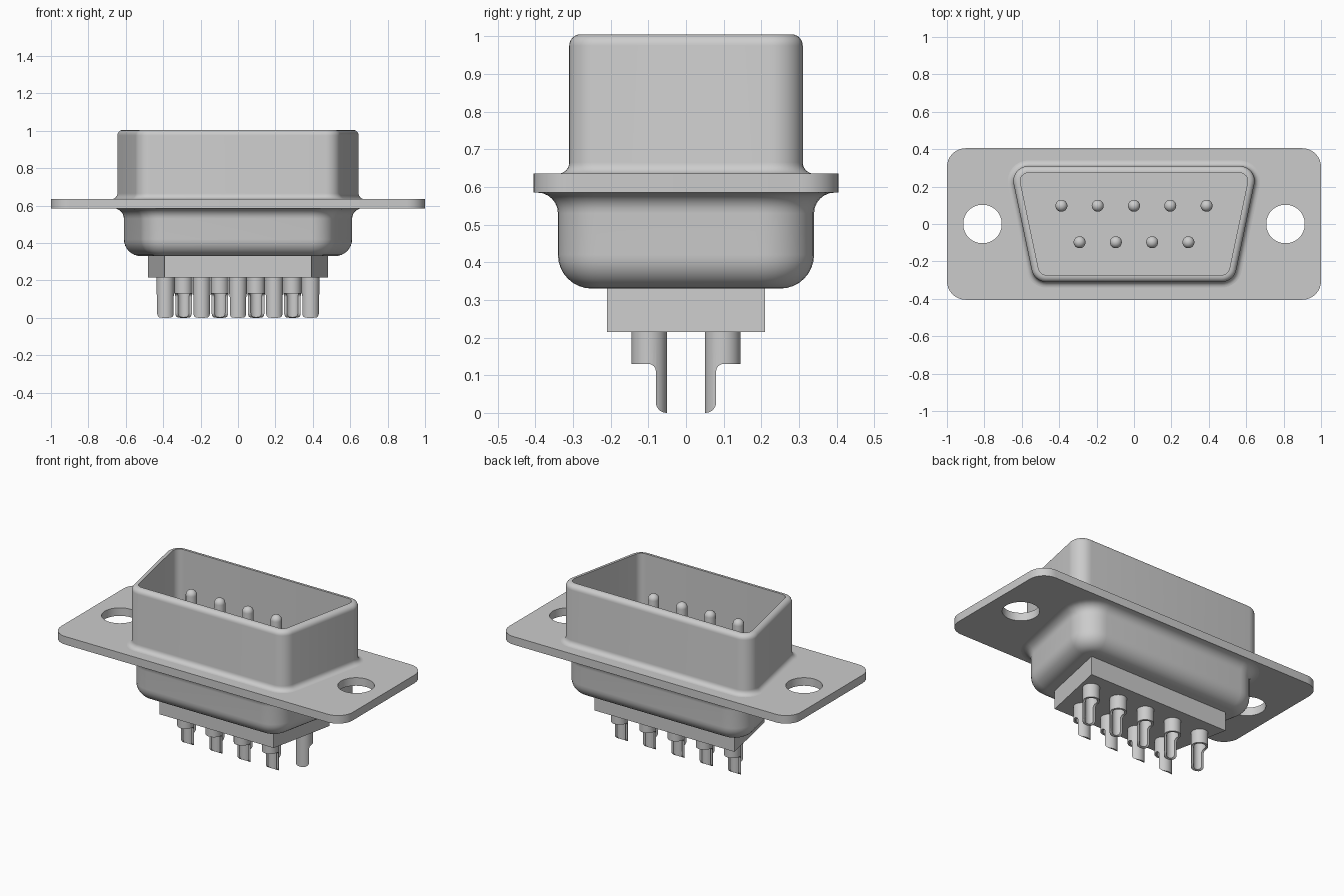
import bpy, bmesh, math
from mathutils import Vector

cube = bpy.data.objects.get("Cube")
if cube:
    bpy.data.objects.remove(cube, do_unlink=True)

GREY = (0.6, 0.6, 0.6, 1)
metal = bpy.data.materials.new("plain grey")
metal.use_nodes = True
metal.diffuse_color = GREY
metal.node_tree.nodes["Principled BSDF"].inputs["Base Color"].default_value = GREY
SLOPE = 0.21


def finish(name, bm):
    bmesh.ops.recalc_face_normals(bm, faces=bm.faces)
    mesh = bpy.data.meshes.new(name)
    bm.to_mesh(mesh)
    bm.free()
    mesh.materials.append(metal)
    ob = bpy.data.objects.new(name, mesh)
    bpy.context.collection.objects.link(ob)
    smooth(ob)
    return ob


def smooth(ob):
    bpy.ops.object.select_all(action='DESELECT')
    ob.select_set(True)
    bpy.context.view_layer.objects.active = ob
    bpy.ops.object.shade_smooth_by_angle(angle=math.radians(30))


def cut(ob, cutters):
    # subtract the cutters, bake the result and drop the cutters
    for c in cutters:
        m = ob.modifiers.new("cut", 'BOOLEAN')
        m.operation, m.solver, m.object = 'DIFFERENCE', 'EXACT', c
    bpy.context.view_layer.update()
    baked = bpy.data.meshes.new_from_object(
        ob.evaluated_get(bpy.context.evaluated_depsgraph_get()))
    ob.modifiers.clear()
    ob.data = baked
    for c in cutters:
        bpy.data.objects.remove(c, do_unlink=True)
    smooth(ob)


def arc(cx, cz, r, start, end, n=6):
    angles = [math.radians(start + (end - start) * i / n) for i in range(n + 1)]
    return [(cx + r * math.cos(a), cz + r * math.sin(a)) for a in angles]


def trapezoid(half_depth, wide):
    # counter-clockwise corners, wide side at the back
    narrow = wide - 2 * half_depth * SLOPE
    return [Vector(p) for p in ((-narrow, -half_depth), (narrow, -half_depth),
                                (wide, half_depth), (-wide, half_depth))]


def rounded_ring(corners, radius, n=8):
    # arc of given radius around every corner, between the outward side normals
    pts = []
    for i, c in enumerate(corners):
        d0 = c - corners[i - 1]
        d1 = corners[(i + 1) % len(corners)] - c
        a0 = math.atan2(-d0.x, d0.y)
        turn = (math.atan2(-d1.x, d1.y) - a0) % (2 * math.pi)
        for k in range(n + 1 if radius else 1):
            a = a0 + turn * k / n
            pts.append(c + radius * Vector((math.cos(a), math.sin(a))))
    return pts


def loft(name, corners, profile):
    # profile is a list of (corner radius, height)
    bm = bmesh.new()
    rings = [[bm.verts.new((p.x, p.y, z)) for p in rounded_ring(corners, r)]
             for r, z in profile]
    for a, b in zip(rings, rings[1:]):
        for i in range(len(a)):
            bm.faces.new((a[i - 1], a[i], b[i], b[i - 1]))
    bm.faces.new(rings[0])
    bm.faces.new(rings[-1])
    return finish(name, bm)


def cylinder(name, r, z0, z1, x=0, sides=32):
    bm = bmesh.new()
    bmesh.ops.create_cone(bm, cap_ends=True, segments=sides, radius1=r,
                          radius2=r, depth=z1 - z0)
    bmesh.ops.translate(bm, verts=bm.verts, vec=(x, 0, (z0 + z1) / 2))
    return finish(name, bm)


# mounting flange with two screw holes
rect = [Vector(p) for p in ((-0.9, -0.305), (0.9, -0.305), (0.9, 0.305), (-0.9, 0.305))]
flange = loft("flange", rect, [(0.1, 0.585), (0.1, 0.635)])
cut(flange, [cylinder("hole_cutter", 0.103, 0.5, 0.7, s * 0.81, 48) for s in (-1, 1)])

# open upper shell: base fillet, wall, rounded rim, inner wall, floor
R = 0.08
shell = arc(R + 0.03, 0.665, 0.03, 270, 180)
shell += arc(R - 0.03, 0.975, 0.03, 0, 90)
shell += [(R - 0.037, 1.005), (R - 0.037, 0.64)]
loft("upper_shell", trapezoid(0.31 - R, 0.565), shell)

# lower shell: rounded bottom and flared top
R = 0.13
lower = arc(R - 0.09, 0.42, 0.09, 270, 360, 8)
lower += arc(R + 0.055, 0.53, 0.055, 180, 90)
loft("lower_shell", trapezoid(0.34 - R, 0.48), lower)

# insulator block
loft("insulator", trapezoid(0.21, 0.48), [(0, 0.215), (0, 0.335)])

# solder cup: hollow tube with its outer side cut away
cup = cylinder("solder_cup", 0.0475, 0, 0.22)
bm = bmesh.new()
side = arc(0.0025, 0.11, 0.02, 180, 90) + [(0.1, 0.13), (0.1, -0.05), (-0.0455, -0.05)]
side += arc(-0.0455, 0.028, 0.028, 270, 360)
profile = bm.faces.new([bm.verts.new((-0.1, -y, z)) for y, z in side])
out = bmesh.ops.extrude_face_region(bm, geom=[profile])
bmesh.ops.translate(bm, vec=(0.2, 0, 0),
                    verts=[v for v in out["geom"] if isinstance(v, bmesh.types.BMVert)])
# close the prism with a start cap when the extrusion moved it
bmesh.ops.holes_fill(bm, edges=[e for e in bm.edges if e.is_boundary])
cut(cup, [finish("side_cutter", bm), cylinder("bore_cutter", 0.034, -0.1, 0.18)])

# contact pin with domed tip
bm = bmesh.new()
bmesh.ops.create_uvsphere(bm, u_segments=24, v_segments=16, radius=0.032)
for v in bm.verts:
    v.co.z = 0.63 if v.co.z < -0.001 else v.co.z + 0.84
pin = finish("contact_pin", bm)

# five contacts in the back row, four in the front row
for y, count in ((0.0975, 5), (-0.0975, 4)):
    for i in range(count):
        x = (i - (count - 1) / 2) * 0.194
        for part in (cup, pin):
            ob = part.copy()
            ob.name = f"{part.name}_{'back' if y > 0 else 'front'}_{i + 1}"
            ob.location = (x, y, 0)
            ob.rotation_euler.z = math.pi if y > 0 else 0
            bpy.context.collection.objects.link(ob)
for part in (cup, pin):
    bpy.data.objects.remove(part, do_unlink=True)
